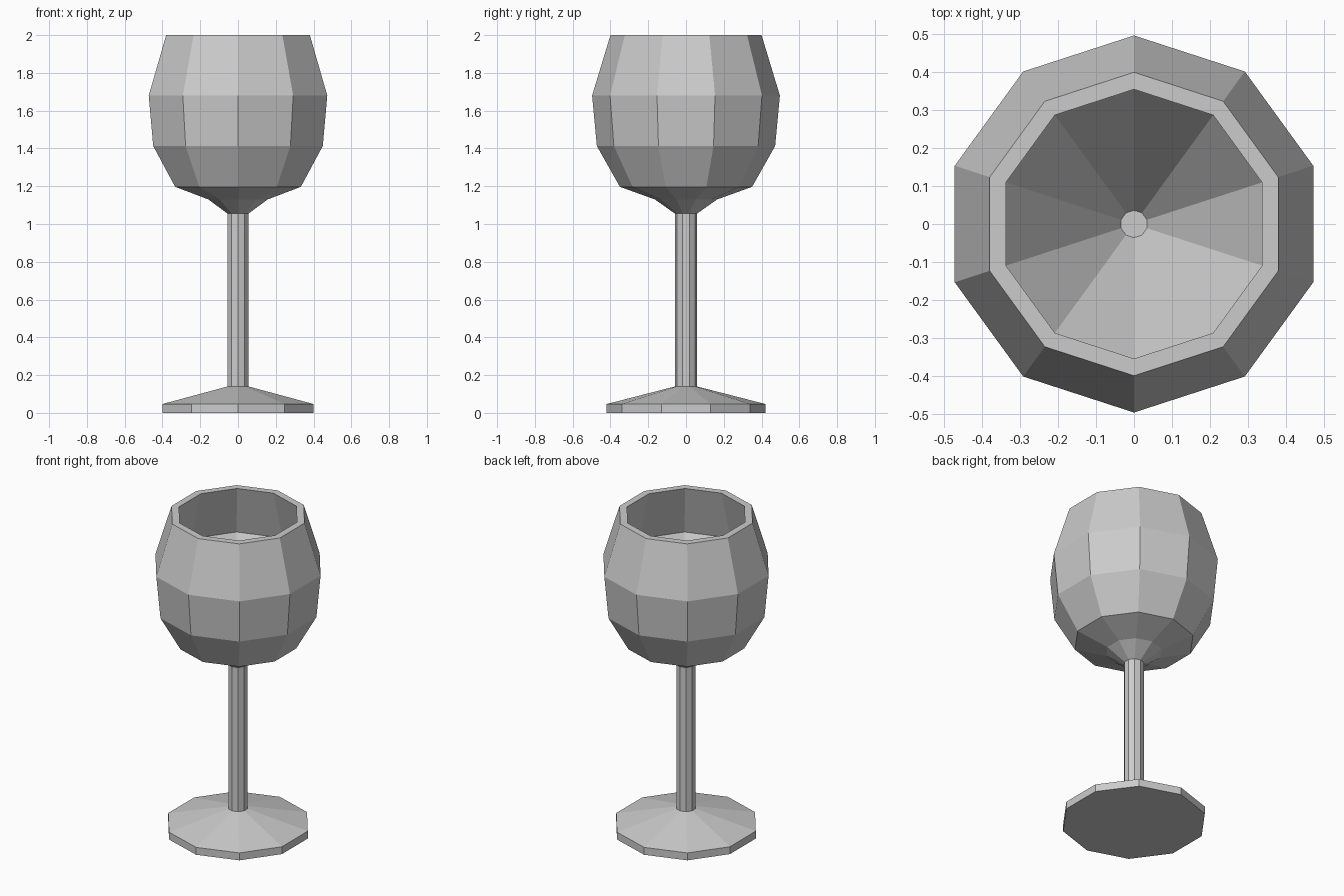
import bpy, bmesh, math

if "Cube" in bpy.data.objects:
    bpy.data.objects.remove(bpy.data.objects["Cube"])

SIDES = 10


def lathe(name, profile):
    """Spin a (radius, height) profile into a closed, flat-faced solid."""
    bm = bmesh.new()
    rings = []
    for r, z in profile:
        rings.append([bm.verts.new((r * math.cos(a), r * math.sin(a), z))
                      for a in (math.pi / 2 + k * math.tau / SIDES for k in range(SIDES))])
    for lo, hi in zip(rings, rings[1:]):
        for k in range(SIDES):
            n = (k + 1) % SIDES
            bm.faces.new((lo[k], lo[n], hi[n], hi[k]))
    bm.faces.new(rings[0][::-1])
    bm.faces.new(rings[-1])
    bmesh.ops.recalc_face_normals(bm, faces=bm.faces)
    mesh = bpy.data.meshes.new(name)
    bm.to_mesh(mesh)
    bm.free()
    obj = bpy.data.objects.new(name, mesh)
    bpy.context.collection.objects.link(obj)
    return obj


# Foot, stem, outer bowl, rim and inner bowl as one continuous profile
lathe("wine_glass", [
    (0.42, 0.0), (0.42, 0.047), (0.058, 0.14),      # foot
    (0.058, 1.055),                                 # stem
    (0.165, 1.13), (0.35, 1.197), (0.472, 1.413),   # lower bowl
    (0.497, 1.68), (0.40, 2.0),                     # upper bowl
    (0.355, 2.0),                                   # rim
    (0.448, 1.68), (0.036, 1.12),                   # inside of bowl
])
